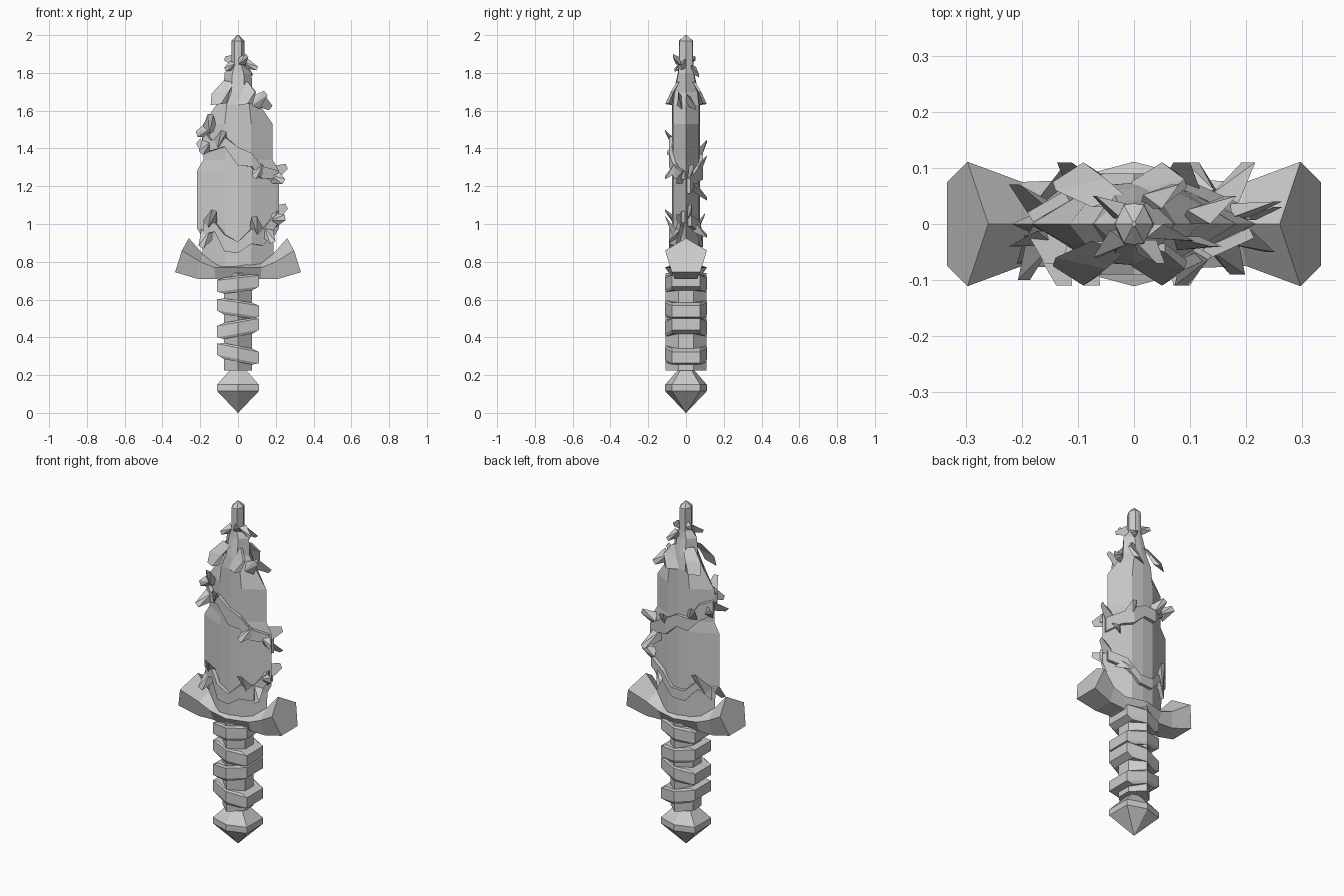
import bpy, bmesh, random
from mathutils import Vector

random.seed(4)


def finish(name, bm):
    bmesh.ops.recalc_face_normals(bm, faces=bm.faces)
    me = bpy.data.meshes.new(name)
    bm.to_mesh(me)
    bm.free()
    ob = bpy.data.objects.new(name, me)
    bpy.context.collection.objects.link(ob)
    return ob


def loft(bm, rings):
    """Skin a list of equal-length rings and cap both ends."""
    loops = [[bm.verts.new(p) for p in r] for r in rings]
    n = len(loops[0])
    for a, b in zip(loops, loops[1:]):
        for i in range(n):
            j = (i + 1) % n
            bm.faces.new((a[i], a[j], b[j], b[i]))
    bm.faces.new(loops[0][::-1])
    bm.faces.new(loops[-1])


def hexagon(rx, ry, side, z, slope=0.0):
    """Six-sided section with ridges front and back, optionally tilted in x."""
    pts = [(0, -ry), (rx, -side), (rx, side), (0, ry), (-rx, side), (-rx, -side)]
    return [(x, y, z + slope * x) for x, y in pts]


# Pommel
bm = bmesh.new()
loft(bm, [hexagon(r, r, r * 0.67, z) for r, z in
          [(0.001, 0), (0.11, 0.115), (0.11, 0.15), (0.04, 0.23)]])
finish("pommel", bm)

# Grip core with front and back ridge
bm = bmesh.new()
loft(bm, [hexagon(0.073, 0.108, 0.04, z) for z in (0.225, 0.74)])
finish("grip", bm)

# Tilted wrapping around the grip
for i, (z, slope) in enumerate([(0.315, -0.2), (0.45, 0.18), (0.555, -0.15), (0.685, 0.12)]):
    bm = bmesh.new()
    loft(bm, [hexagon(0.075, 0.108, 0.075, z - 0.045, slope),
              hexagon(0.11, 0.111, 0.075, z - 0.03, slope),
              hexagon(0.11, 0.111, 0.075, z + 0.03, slope),
              hexagon(0.075, 0.108, 0.075, z + 0.04, slope)])
    finish(f"grip_wrap_{i + 1}", bm)

# Crossguard: five-sided sections (top x,z / shoulder x,y,z / bottom x,y,z)
half = [(0.26, 0.925, 0.297, 0.111, 0.86, 0.333, 0.075, 0.745),
        (0.185, 0.84, 0.20, 0.075, 0.80, 0.215, 0.06, 0.71),
        (0.12, 0.81, 0.125, 0.078, 0.77, 0.12, 0.055, 0.71)]
mid = [(0, 0.79, 0, 0.111, 0.77, 0, 0.05, 0.68)]
bm = bmesh.new()
rings = []
for s, secs in ((-1, half), (1, mid), (1, half[::-1])):
    for tx, tz, mx, my, mz, bx, by, bz in secs:
        rings.append([(s * tx, 0, tz), (s * mx, my, mz), (s * bx, by, bz),
                      (s * bx, -by, bz), (s * mx, -my, mz)])
loft(bm, rings)
finish("crossguard", bm)

# Blade: (height, half width, flat half width, half thickness)
blade = [(0.76, 0.185, 0.07, 0.068), (0.93, 0.19, 0.07, 0.068), (0.98, 0.218, 0.07, 0.068),
         (1.28, 0.218, 0.07, 0.068), (1.34, 0.183, 0.07, 0.068), (1.53, 0.183, 0.07, 0.068),
         (1.63, 0.115, 0.06, 0.068), (1.70, 0.075, 0.035, 0.06), (1.80, 0.072, 0.03, 0.04),
         (1.84, 0.036, 0.018, 0.036), (1.97, 0.034, 0.018, 0.034), (2.0, 0.004, 0.002, 0.004)]
bm = bmesh.new()
loft(bm, [[(-w, 0, z), (-f, -t, z), (0, -t * 1.08, z), (f, -t, z),
           (w, 0, z), (f, t, z), (0, t * 1.08, z), (-f, t, z)] for z, w, f, t in blade])
finish("blade", bm)


def surface_y(x, z):
    """Half thickness of the blade at a given point."""
    for (z0, w0, f0, t0), (z1, w1, f1, t1) in zip(blade, blade[1:]):
        if z <= z1:
            k = max(0, (z - z0) / (z1 - z0))
            w, f, t = w0 + k * (w1 - w0), f0 + k * (f1 - f0), t0 + k * (t1 - t0)
            return t * min(1, max(0, (w - abs(x)) / (w - f)))
    return 0


def band(name, side, path, h):
    """Thin jagged raised band lying across one face of the blade."""
    bm = bmesh.new()
    rows = []
    for x, z in path:
        y = side * (surface_y(x, z) + 0.012)
        rows.append((bm.verts.new((x, y, z - h * random.uniform(0.4, 1.2))),
                     bm.verts.new((x, y, z + h * random.uniform(0.4, 1.2)))))
    for a, b in zip(rows, rows[1:]):
        bm.faces.new((a[0], b[0], b[1], a[1]))
    ob = finish(name, bm)
    mod = ob.modifiers.new("thickness", "SOLIDIFY")
    mod.thickness, mod.offset = 0.02, 0


band("upper_band_front", -1, [(-0.185, 1.48), (-0.14, 1.42), (-0.07, 1.43), (0, 1.36),
                              (0.07, 1.35), (0.12, 1.28), (0.21, 1.26)], 0.045)
band("upper_band_back", 1, [(-0.185, 1.42), (-0.12, 1.40), (-0.07, 1.34), (0, 1.33),
                            (0.07, 1.28), (0.13, 1.27), (0.21, 1.2)], 0.045)
band("lower_band_front", -1, [(-0.18, 0.98), (-0.12, 0.99), (-0.07, 0.90), (0, 0.88),
                              (0.07, 0.94), (0.13, 0.93), (0.21, 1.04)], 0.04)
band("lower_band_back", 1, [(-0.18, 0.93), (-0.12, 0.98), (-0.05, 0.92), (0.03, 0.9),
                            (0.1, 0.98), (0.2, 1.02)], 0.04)

# Shards standing off the blade: (base x, base z, tip x, tip z, tip y)
shards = [(-0.16, 1.50, -0.22, 1.48, -0.04), (-0.15, 1.50, -0.14, 1.58, -0.07),
          (-0.16, 1.42, -0.20, 1.38, -0.10), (-0.10, 1.42, -0.07, 1.49, -0.11),
          (-0.16, 1.40, -0.21, 1.44, 0.07), (-0.08, 1.37, -0.12, 1.44, 0.11),
          (0.08, 1.30, 0.09, 1.36, 0.11), (0.19, 1.27, 0.26, 1.30, 0.04),
          (0.19, 1.25, 0.24, 1.22, -0.05), (0.12, 1.30, 0.08, 1.25, -0.11),
          (0.15, 1.20, 0.20, 1.13, 0.11), (0.20, 1.06, 0.26, 1.09, 0.03),
          (0.19, 1.02, 0.25, 1.03, -0.05), (0.15, 0.96, 0.18, 0.90, -0.09),
          (0.10, 0.96, 0.09, 1.04, -0.11), (0.13, 0.98, 0.10, 0.94, 0.11),
          (-0.15, 1.00, -0.12, 1.07, -0.11), (-0.16, 0.95, -0.20, 0.88, -0.07),
          (-0.15, 0.95, -0.11, 1.05, 0.10), (0.11, 1.66, 0.17, 1.61, 0.05),
          (0.09, 1.64, 0.15, 1.69, -0.04), (0.04, 1.85, 0.10, 1.82, -0.03),
          (-0.03, 1.87, -0.07, 1.88, 0.05), (-0.03, 1.84, -0.07, 1.82, -0.06),
          (0.03, 1.82, 0.07, 1.78, 0.07), (0.02, 1.86, 0.05, 1.89, -0.07)]
bm = bmesh.new()
for x, z, tx, tz, ty in shards:
    s = 1 if ty > 0 else -1
    base, tip = Vector((x, s * surface_y(x, z) * 0.9, z)), Vector((tx, ty, tz))
    d = Vector((tx - x, 0, tz - z)).normalized()
    perp = Vector((-d.z, 0, d.x)) * (0.04 if z < 1.75 else 0.028)
    back = base - d * 0.02
    v = [bm.verts.new(p) for p in (base + perp, base - perp, back + Vector((0, s * 0.025, 0)),
                                   tip + perp * 0.5, tip - perp * 0.25)]
    for f in ((0, 1, 4, 3), (0, 2, 1), (0, 3, 2), (1, 2, 4), (2, 3, 4)):
        bm.faces.new([v[i] for i in f])
finish("blade_shards", bm)

# Flared flaps below the blade tip
bm = bmesh.new()
for s in (-1, 1):
    for x in (-0.09, 0.05):
        loft(bm, [[(x * 0.5 + a, s * y, z) for a, y, z in
                   ((-0.03, 0.03, 1.76), (0.03, 0.035, 1.75), (0.03, 0.05, 1.75))],
                  [(x + a, s * y, z) for a, y, z in
                   ((-0.05, 0.06, 1.69), (0.045, 0.065, 1.70), (0.04, 0.08, 1.70))],
                  [(x + a, s * y, z) for a, y, z in
                   ((-0.055, 0.075, 1.63), (0.03, 0.09, 1.64), (0.0, 0.11, 1.635))]])
finish("tip_flaps", bm)
